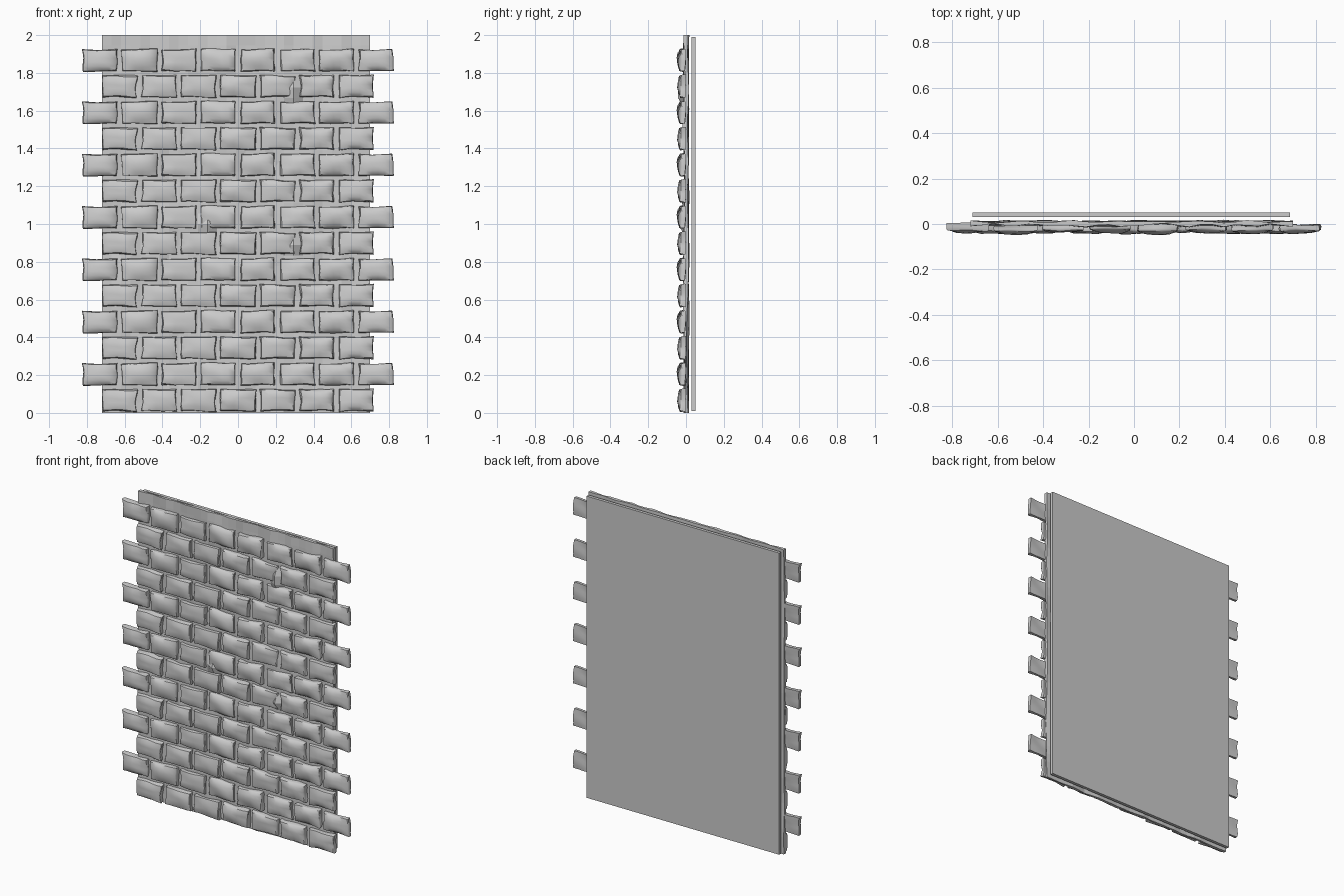
import bpy, bmesh, random
from mathutils import Vector, noise

if "Cube" in bpy.data.objects:
    bpy.data.objects.remove(bpy.data.objects["Cube"])

random.seed(4)


def finish(bm, name, smooth=None):
    bmesh.ops.recalc_face_normals(bm, faces=bm.faces[:])
    me = bpy.data.meshes.new(name)
    bm.to_mesh(me)
    bm.free()
    ob = bpy.data.objects.new(name, me)
    bpy.context.collection.objects.link(ob)
    if smooth:
        bpy.ops.object.select_all(action='DESELECT')
        ob.select_set(True)
        bpy.context.view_layer.objects.active = ob
        bpy.ops.object.shade_smooth_by_angle(angle=smooth)
    return ob


# Subdivided cube that every stone is shaped from
bm = bmesh.new()
bmesh.ops.create_cube(bm, size=2)
bmesh.ops.subdivide_edges(bm, edges=bm.edges[:], cuts=4, use_grid_fill=True)
bm.verts.index_update()
CUBE_VERTS = [tuple(v.co) for v in bm.verts]
CUBE_FACES = [[v.index for v in f.verts] for f in bm.faces]
bm.free()


def add_brick(bm, cx, cz, w, h):
    """One rough, pillow-fronted stone with wavy edges."""
    seed = Vector([random.uniform(0, 90) for _ in range(3)])
    push = random.uniform(-0.003, 0.003)
    verts = []
    for u, d, t in CUBE_VERTS:
        dome = (1 - u ** 4) * (1 - t ** 4)
        inset = 0.95 if d < -0.9 else 1.0
        n = noise.noise_vector(seed + Vector((u, d * 0.4, t)) * 0.9)
        x = u * w / 2 * inset * (1 - 0.025 * (1 - t * t)) + n.x * 0.010
        z = t * h / 2 * (inset - 0.01) * (1 - 0.04 * (1 - u * u)) + n.z * 0.009
        y = -0.016 + d * 0.014 + n.y * 0.009 + push
        if d < 0:
            y += d * 0.011 * dome
        verts.append(bm.verts.new((cx + x, max(y, -0.05), cz + z)))
    for f in CUBE_FACES:
        bm.faces.new([verts[i] for i in f])


def brick_courses(name, count, z0):
    """One course of stones, repeated up the wall on every second row."""
    bm = bmesh.new()
    for i in range(count):
        cx = (i - (count - 1) / 2) * 0.2085
        add_brick(bm, cx, z0, random.uniform(0.178, 0.188), 0.117)
    ob = finish(bm, name, 0.6)
    arr = ob.modifiers.new('courses', 'ARRAY')
    arr.count = 7
    arr.use_relative_offset = False
    arr.use_constant_offset = True
    arr.constant_offset_displace = (0, 0, 0.277)


brick_courses('short_brick_courses', 7, 0.067)
brick_courses('long_brick_courses', 8, 0.205)

# Uneven mortar sheet behind the stones, with a few lumps pushing through
lumps = [(0.31, 0.90), (0.31, 1.69), (-0.15, 0.98)]
NX, NZ = 28, 36
bm = bmesh.new()
rows = []
for j in range(NZ + 1):
    row = []
    for i in range(NX + 1):
        x, z = -0.72 + 1.42 * i / NX, 2.0 * j / NZ
        y = -0.006 + 0.016 * noise.noise(Vector((x * 12, 3.3, z * 4)))
        for lx, lz in lumps:
            if abs(x - lx) < 0.03 and abs(z - lz) < 0.035:
                y = -0.042
        row.append(bm.verts.new((x, y, z)))
    rows.append(row)
for j in range(NZ):
    for i in range(NX):
        bm.faces.new((rows[j][i], rows[j][i + 1], rows[j + 1][i + 1], rows[j + 1][i]))
# Closed back surface, giving the sheet its thickness
geo = bmesh.ops.extrude_face_region(bm, geom=bm.faces[:], use_keep_orig=True)
for v in geo['geom']:
    if isinstance(v, bmesh.types.BMVert):
        v.co.y = 0.010 + 0.012 * noise.noise(Vector((v.co.x * 9, 8.1, v.co.z * 4)))
finish(bm, 'mortar_sheet')

# Flat backing panel
bm = bmesh.new()
bmesh.ops.create_cube(bm, size=1)
for v in bm.verts:
    v.co = (v.co.x * 1.40 - 0.012, 0.04 + v.co.y * 0.02, 1.0 + v.co.z * 1.98)
finish(bm, 'backing_panel')
